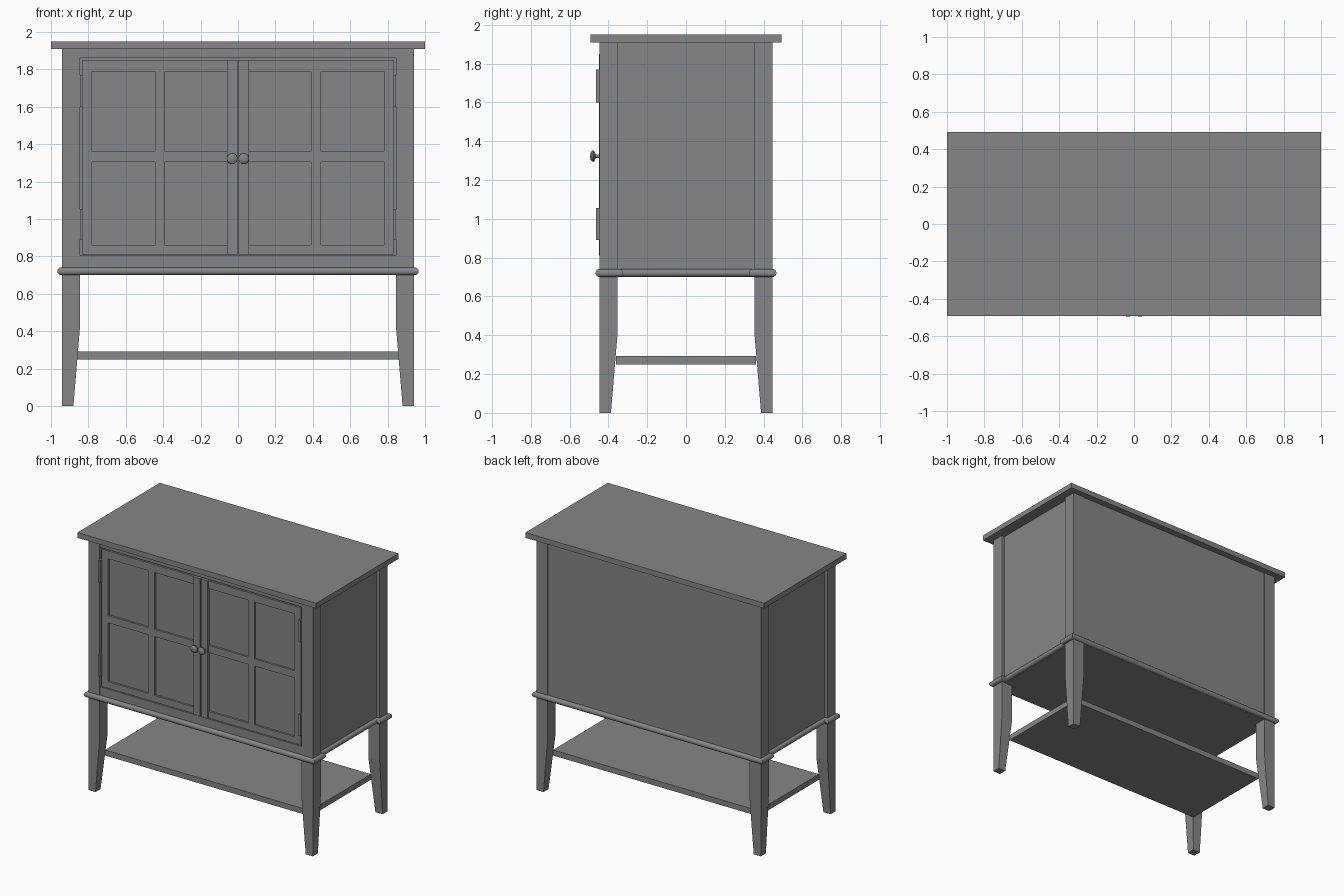
import bpy
import bmesh
import math
from mathutils import Vector

cube = bpy.data.objects.get("Cube")
if cube:
    bpy.data.objects.remove(cube, do_unlink=True)

# One painted grey for the whole cabinet
GREY = (0.24, 0.24, 0.24, 1.0)
paint = bpy.data.materials.new("grey_paint")
paint.use_nodes = True
paint.diffuse_color = GREY
paint.node_tree.nodes["Principled BSDF"].inputs["Base Color"].default_value = GREY


def add_object(name, bm, smooth=False):
    bmesh.ops.recalc_face_normals(bm, faces=bm.faces[:])
    mesh = bpy.data.meshes.new(name)
    bm.to_mesh(mesh)
    bm.free()
    mesh.materials.append(paint)
    obj = bpy.data.objects.new(name, mesh)
    bpy.context.collection.objects.link(obj)
    if smooth:
        bpy.ops.object.select_all(action="DESELECT")
        obj.select_set(True)
        bpy.context.view_layer.objects.active = obj
        bpy.ops.object.shade_smooth_by_angle(angle=math.radians(40))
    return obj


def add_box(bm, xs, ys, zs):
    made = bmesh.ops.create_cube(bm, size=1.0)["verts"]
    for v in made:
        v.co = [lo + (c + 0.5) * (hi - lo) for c, (lo, hi) in zip(v.co, (xs, ys, zs))]


def box(name, xs, ys, zs):
    bm = bmesh.new()
    add_box(bm, xs, ys, zs)
    return add_object(name, bm)


def leg(name, sx, sy):
    # Square post, tapering on its two inner sides toward the foot
    bm = bmesh.new()
    rings = []
    for z, width in ((0, 0.06), (0.42, 0.095), (1.91, 0.095)):
        corners = ((0, 0), (width, 0), (width, width), (0, width))
        rings.append([bm.verts.new((sx * (0.94 - a), sy * (0.447 - b), z)) for a, b in corners])
    for low, high in zip(rings, rings[1:]):
        for i in range(4):
            j = (i + 1) % 4
            bm.faces.new((low[i], low[j], high[j], high[i]))
    bm.faces.new(rings[0])
    bm.faces.new(rings[-1])
    add_object(name, bm)


def bead(name, path, radius, z, sides=16):
    # Round moulding swept around a closed outline with mitred corners
    bm = bmesh.new()
    rings = []
    count = len(path)
    for i, p in enumerate(path):
        before = (p - path[i - 1]).normalized()
        after = (path[(i + 1) % count] - p).normalized()
        n1, n2 = Vector((before.y, -before.x)), Vector((after.y, -after.x))
        mitre = (n1 + n2) / (1 + n1.dot(n2))
        ring = []
        for k in range(sides):
            a = math.tau * k / sides
            q = p + mitre * radius * math.cos(a)
            ring.append(bm.verts.new((q.x, q.y, z + radius * math.sin(a))))
        rings.append(ring)
    for i in range(count):
        r, s = rings[i], rings[(i + 1) % count]
        for k in range(sides):
            m = (k + 1) % sides
            bm.faces.new((r[k], r[m], s[m], s[k]))
    add_object(name, bm, True)


def knob(name, x, z):
    # Turned profile: distance out from the door, radius
    profile = ((-0.44, 0.014), (-0.452, 0.009), (-0.466, 0.009), (-0.47, 0.022),
               (-0.477, 0.029), (-0.484, 0.028), (-0.491, 0.019), (-0.494, 0.008))
    bm = bmesh.new()
    rings = []
    for y, r in profile:
        rings.append([bm.verts.new((x + r * math.cos(math.tau * k / 24), y,
                                    z + r * math.sin(math.tau * k / 24))) for k in range(24)])
    for r, s in zip(rings, rings[1:]):
        for k in range(24):
            m = (k + 1) % 24
            bm.faces.new((r[k], r[m], s[m], s[k]))
    bm.faces.new(rings[0])
    bm.faces.new(rings[-1])
    add_object(name, bm, True)


# Top, shelf and carcass panels
box("table_top", (-1, 1), (-0.493, 0.493), (1.91, 1.95))
box("lower_shelf", (-0.86, 0.86), (-0.362, 0.362), (0.25, 0.292))
box("cabinet_floor", (-0.91, 0.91), (-0.44, 0.44), (0.70, 0.74))
box("back_panel", (-0.85, 0.85), (0.42, 0.443), (0.72, 1.91))
box("top_rail", (-0.85, 0.85), (-0.443, -0.40), (1.86, 1.91))
box("bottom_rail", (-0.85, 0.85), (-0.443, -0.40), (0.72, 0.805))

# Legs and sides
for side, sx in (("left", 1), ("right", -1)):
    for end, sy in (("front", -1), ("back", 1)):
        leg(f"{end}_{side}_leg", sx, sy)
    box(f"{side}_side_panel", sorted((sx * 0.89, sx * 0.915)), (-0.36, 0.36), (0.72, 1.91))

# Bead stepping in along the recessed sides
quarter = [Vector((0.915, 0.345)), Vector((0.945, 0.345)), Vector((0.945, 0.445))]
right_back = [Vector((p.x, p.y)) for p in quarter]
left_back = [Vector((-p.x, p.y)) for p in reversed(quarter)]
outline = right_back + left_back + [-p for p in right_back] + [-p for p in left_back]
bead("waist_bead", outline, 0.021, 0.721)

# Doors, each a frame with crossed glazing bars over a recessed panel
for side, sx in (("left", 1), ("right", -1)):
    bm = bmesh.new()
    uprights = ((0.003, 0.06, -0.449), (0.39, 0.445, -0.44), (0.78, 0.835, -0.44))
    for a, b, front in uprights:
        add_box(bm, sorted((sx * a, sx * b)), (front, -0.41), (0.81, 1.85))
    for a, b in ((0.06, 0.39), (0.445, 0.78)):
        for zs in ((0.81, 0.86), (1.305, 1.36), (1.79, 1.85)):
            add_box(bm, sorted((sx * a, sx * b)), (-0.44, -0.41), zs)
    add_object(f"{side}_door_frame", bm)
    box(f"{side}_door_panel", sorted((sx * 0.004, sx * 0.83)), (-0.425, -0.405), (0.812, 1.848))
    knob(f"{side}_door_knob", sx * 0.031, 1.323)
    for place, zs in (("upper", (1.60, 1.77)), ("lower", (0.89, 1.055))):
        box(f"{place}_{side}_hinge", sorted((sx * 0.832, sx * 0.846)), (-0.463, -0.43), zs)
